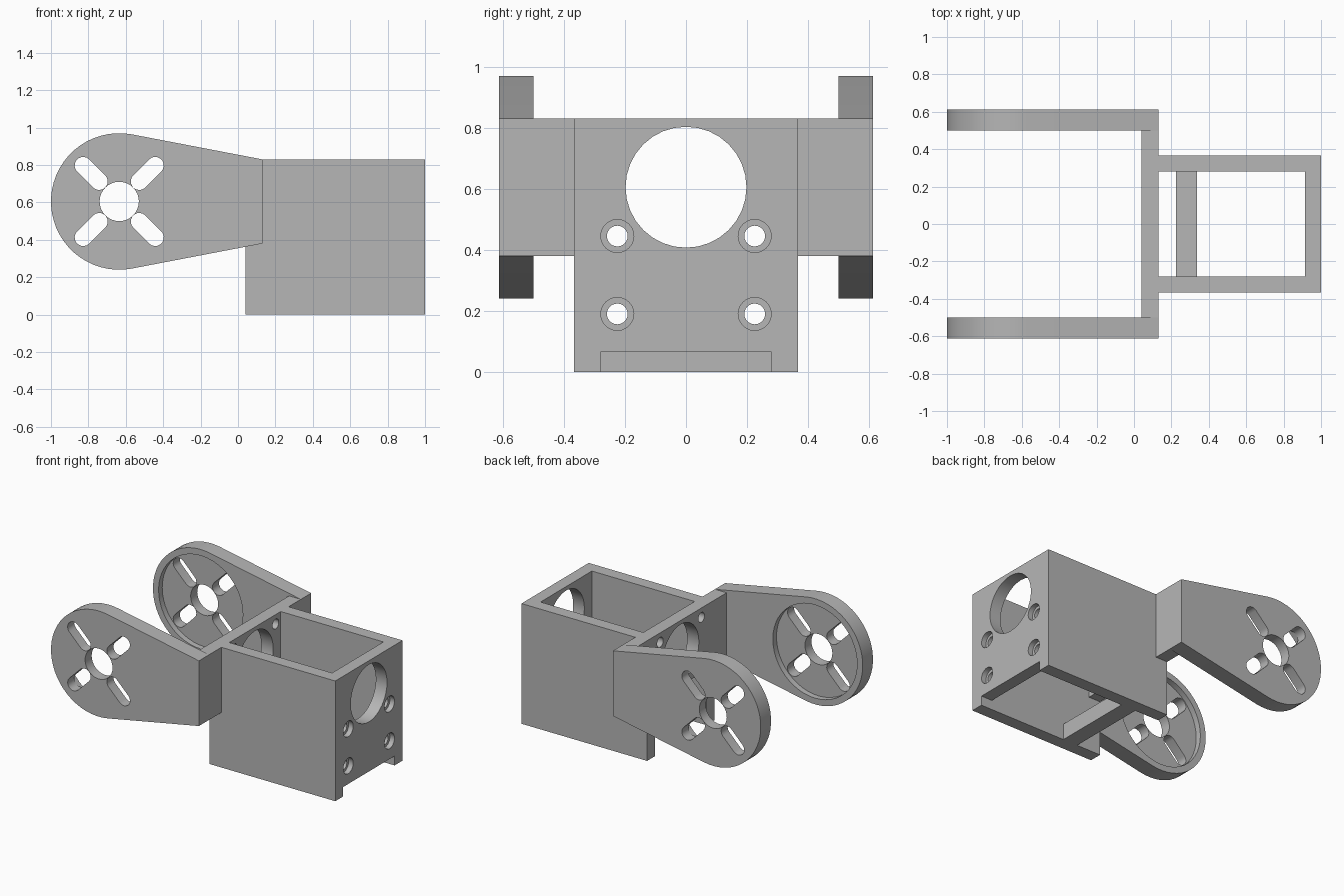
import bpy, bmesh
from math import cos, sin, pi, radians
from mathutils import Vector

if "Cube" in bpy.data.objects:
    bpy.data.objects.remove(bpy.data.objects["Cube"])

GREY = (0.47, 0.47, 0.47, 1)
grey = bpy.data.materials.new("bracket grey")
grey.use_nodes = True
grey.diffuse_color = GREY
grey.node_tree.nodes["Principled BSDF"].inputs["Base Color"].default_value = GREY


def prism(name, outline, axis, lo, hi):
    """Extrude a flat outline along x, y or z; outline holds the other two coordinates."""
    def place(p, d):
        return {"x": (d, *p), "y": (p[0], d, p[1]), "z": (*p, d)}[axis]
    bm = bmesh.new()
    face = bm.faces.new([bm.verts.new(place(p, lo)) for p in outline])
    top = bmesh.ops.extrude_face_region(bm, geom=[face])["geom"]
    shift = Vector(place((0, 0), hi - lo))
    bmesh.ops.translate(bm, vec=shift, verts=[g for g in top if isinstance(g, bmesh.types.BMVert)])
    bmesh.ops.recalc_face_normals(bm, faces=bm.faces[:])
    mesh = bpy.data.meshes.new(name)
    bm.to_mesh(mesh)
    bm.free()
    mesh.materials.append(grey)
    obj = bpy.data.objects.new(name, mesh)
    bpy.context.collection.objects.link(obj)
    return obj


def rect(a0, a1, b0, b1):
    return [(a0, b0), (a1, b0), (a1, b1), (a0, b1)]


def arc(u, v, r, start=0.0, end=2 * pi, n=32, closed=True):
    steps = n if closed else n - 1
    return [(u + r * cos(start + (end - start) * i / steps),
             v + r * sin(start + (end - start) * i / steps)) for i in range(n)]


def slot(u, v, angle, r_in, r_out, radius):
    """Round-ended slot running outwards from a centre."""
    c, s = cos(angle), sin(angle)
    return (arc(u + r_out * c, v + r_out * s, radius, angle - pi / 2, angle + pi / 2, 10, False)
            + arc(u + r_in * c, v + r_in * s, radius, angle + pi / 2, angle + 3 * pi / 2, 10, False))


def cut(obj, cutters):
    """Subtract each cutter, apply, and remove it."""
    bpy.context.view_layer.objects.active = obj
    for c in cutters:
        c.hide_render = True
        mod = obj.modifiers.new("cut", "BOOLEAN")
        mod.operation, mod.solver, mod.object = "DIFFERENCE", "EXACT", c
        bpy.ops.object.modifier_apply(modifier=mod.name)
        bpy.data.objects.remove(c)


HUB_X, HUB_Z = -0.635, 0.605     # pivot axis of the arms
TOP, WING_LOW = 0.83, 0.38
parts = []

# Pivot arms: rounded tapering plates with a recessed disc on the inside
arm_outline = (arc(HUB_X, HUB_Z, 0.365, radians(79.5), radians(280.5), 32, False)
               + [(0.13, WING_LOW), (0.13, TOP)])
for side, sign in (("left", 1), ("right", -1)):
    lo, hi = sorted((sign * 0.5, sign * 0.612))
    arm = prism(side + "_arm", arm_outline, "y", lo, hi)
    r_lo, r_hi = sorted((sign * 0.45, sign * 0.54))
    cutters = [prism("recess", arc(HUB_X, HUB_Z, 0.322, n=48), "y", r_lo, r_hi),
               prism("bore", arc(HUB_X, HUB_Z, 0.105), "y", lo - 0.1, hi + 0.1)]
    for k in range(4):
        cutters.append(prism("slot", slot(HUB_X, HUB_Z, pi / 4 + k * pi / 2, 0.152, 0.272, 0.046),
                             "y", lo - 0.1, hi + 0.1))
    cut(arm, cutters)
    parts.append(arm)

    # Housing side wall, stepped around the cross plate
    w_lo, w_hi = sorted((sign * 0.28, sign * 0.367))
    wall = [(0.04, 0), (1, 0), (1, TOP), (0.13, TOP), (0.13, WING_LOW), (0.04, WING_LOW)]
    parts.append(prism(side + "_housing_wall", wall, "y", w_lo, w_hi))

# Cross plate joining the arms
plate = prism("cross_plate", rect(-0.5, 0.5, WING_LOW, TOP), "x", 0.04, 0.13)
cutters = [prism("opening", arc(0, HUB_Z, 0.198), "x", 0, 0.2)]
for y in (-0.225, 0.225):
    for z in (0.445, 0.765):
        cutters.append(prism("screw_hole", arc(y, z, 0.034, n=24), "x", 0, 0.2))
cut(plate, cutters)
parts.append(plate)

# End wall with a large opening and counterbored screw holes
end = prism("end_wall", rect(-0.28, 0.28, 0.065, TOP), "x", 0.915, 1)
cutters = [prism("opening", arc(0, HUB_Z, 0.198), "x", 0.8, 1.1)]
for y in (-0.225, 0.225):
    for z in (0.19, 0.445):
        cutters.append(prism("screw_hole", arc(y, z, 0.034, n=24), "x", 0.8, 1.1))
        # Counterbore rim stays just inside the wall panel
        cutters.append(prism("counterbore", arc(y, z, 0.054, n=24), "x", 0.965, 1.1))
cut(end, cutters)
parts.append(end)

# Low cross bar between the housing walls
parts.append(prism("cross_bar", rect(-0.28, 0.28, 0, 0.11), "x", 0.225, 0.337))

# Smooth round surfaces, keep hard edges
bpy.ops.object.select_all(action="DESELECT")
for p in parts:
    p.select_set(True)
bpy.context.view_layer.objects.active = parts[0]
bpy.ops.object.shade_smooth_by_angle(angle=radians(25))
